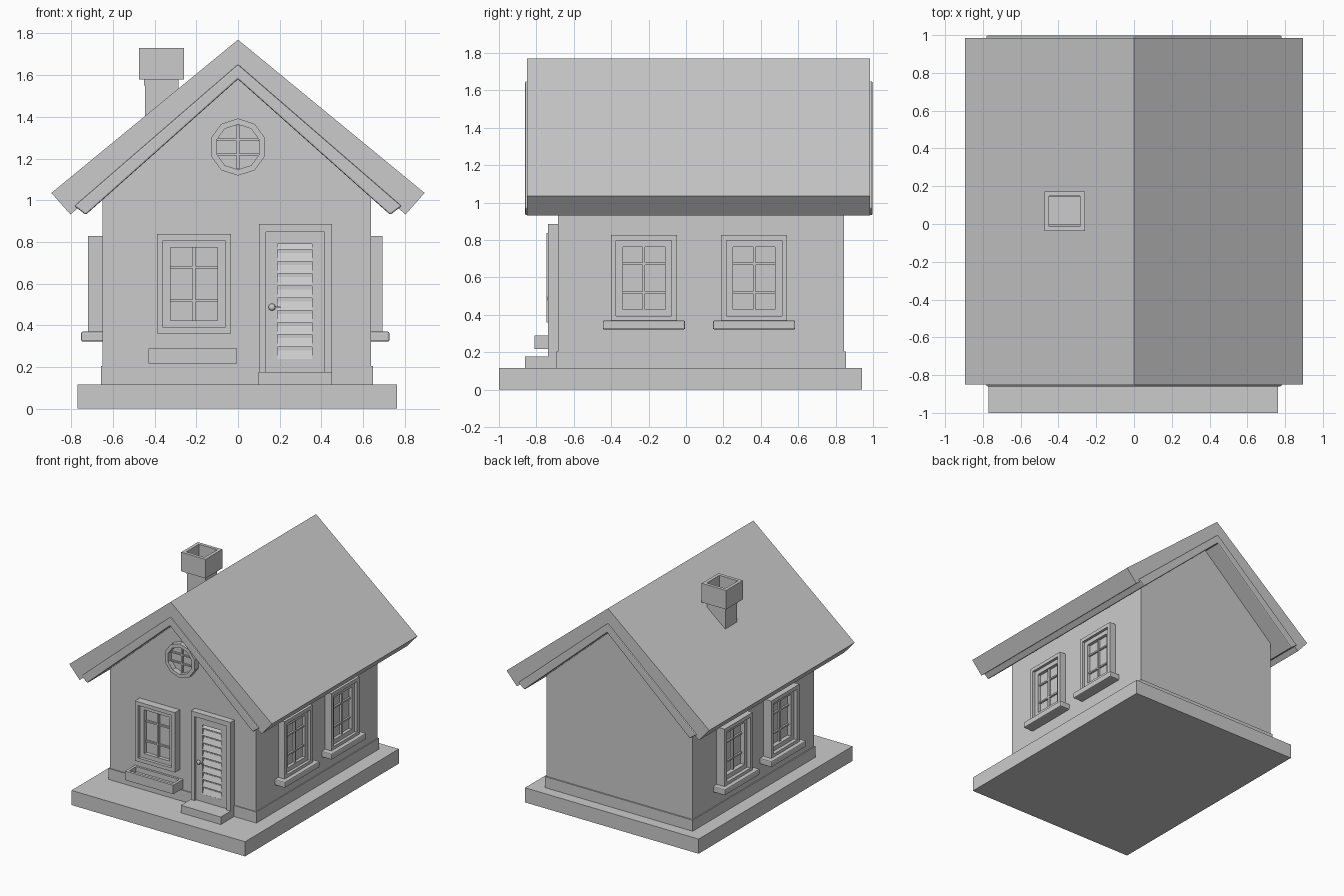
import bpy, bmesh, math
from mathutils import Vector

old = bpy.data.objects.get("Cube")
if old:
    bpy.data.objects.remove(old, do_unlink=True)

grey = bpy.data.materials.new("plain grey")
grey.use_nodes = True
colour = (0.6, 0.6, 0.6, 1)
grey.diffuse_color = colour
grey.node_tree.nodes["Principled BSDF"].inputs["Base Color"].default_value = colour


# Placement of flat parts: u runs along the wall, d is the distance outwards, z is up
def front(u, d, z):
    return Vector((u, -0.685 - d, z))


def right_side(u, d, z):
    return Vector((0.639 + d, u, z))


def left_side(u, d, z):
    return Vector((-0.65 - d, u, z))


def upright(u, d, z):
    return Vector((u, d, z))


def flat(u, d, z):
    return Vector((u, z, d))


def finish(name, bm, bevel=0):
    bmesh.ops.recalc_face_normals(bm, faces=bm.faces)
    mesh = bpy.data.meshes.new(name)
    bm.to_mesh(mesh)
    bm.free()
    mesh.materials.append(grey)
    obj = bpy.data.objects.new(name, mesh)
    bpy.context.collection.objects.link(obj)
    if bevel:
        mod = obj.modifiers.new("soft edges", 'BEVEL')
        mod.width = bevel
        mod.segments = 2
    return obj


def prism(name, pts, d0, d1, place=upright, bevel=0):
    bm = bmesh.new()
    a, b = [[bm.verts.new(place(u, d, z)) for u, z in pts] for d in (d0, d1)]
    bm.faces.new(a)
    bm.faces.new(b)
    for i in range(len(pts)):
        bm.faces.new((a[i - 1], a[i], b[i], b[i - 1]))
    return finish(name, bm, bevel)


def ring(name, outer, inner, d0, d1, place):
    bm = bmesh.new()
    loops = [[bm.verts.new(place(u, d, z)) for u, z in pts]
             for pts, d in ((outer, d0), (outer, d1), (inner, d1), (inner, d0))]
    for k in range(4):
        a, b = loops[k - 1], loops[k]
        for i in range(len(outer)):
            bm.faces.new((a[i - 1], a[i], b[i], b[i - 1]))
    return finish(name, bm)


def rect(u0, u1, z0, z1, inset=0):
    return [(u0 + inset, z0 + inset), (u1 - inset, z0 + inset),
            (u1 - inset, z1 - inset), (u0 + inset, z1 - inset)]


def box(name, u0, u1, d0, d1, z0, z1, place=upright, bevel=0):
    return prism(name, rect(u0, u1, z0, z1), d0, d1, place, bevel)


def gable(x, z, apex, x_in, z_in, apex_in):
    return [(-x, z), (0, apex), (x, z), (x_in, z_in), (0, apex_in), (-x_in, z_in)]


# Base and walls
box("ground_slab", -0.77, 0.763, -1, 0.94, 0, 0.117)
box("skirting", -0.658, 0.647, -0.692, 0.855, 0.11, 0.205)
prism("walls", [(-0.65, 0.11), (0.639, 0.11), (0.639, 1.03), (0, 1.6), (-0.65, 1.02)],
      -0.685, 0.845)

# Roof and the lining that shows under it and at both gables
prism("roof", gable(0.895, 1.035, 1.77, 0.804, 0.932, 1.59), -0.85, 0.985)
prism("roof_lining", gable(0.785, 0.972, 1.652, 0.73, 0.93, 1.58), -0.86, 0.998, bevel=0.008)

# Chimney
ring("chimney_shaft", rect(-0.447, -0.285, -0.005, 0.143),
     rect(-0.447, -0.285, -0.005, 0.143, 0.02), 1.2, 1.6, flat)
ring("chimney_cap", rect(-0.475, -0.26, -0.038, 0.173),
     rect(-0.475, -0.26, -0.038, 0.173, 0.026), 1.578, 1.73, flat)
box("chimney_floor", -0.45, -0.285, -0.005, 0.145, 1.55, 1.6)


# Windows
def window(name, u0, u1, z0, z1, depth, place):
    ring(name + "_frame", rect(u0, u1, z0, z1), rect(u0, u1, z0, z1, 0.029), -0.01, depth, place)
    ring(name + "_sash", rect(u0, u1, z0, z1, 0.029), rect(u0, u1, z0, z1, 0.064),
         -0.01, depth * 0.6, place)
    box(name + "_glass", u0 + 0.03, u1 - 0.03, -0.01, 0.008, z0 + 0.03, z1 - 0.03, place)
    mid = (u0 + u1) / 2
    box(name + "_upright_bar", mid - 0.007, mid + 0.007, 0, 0.025, z0 + 0.06, z1 - 0.06, place)
    for k in (1, 2):
        z = z0 + (z1 - z0) * k / 3
        box(name + "_cross_bar", u0 + 0.06, u1 - 0.06, 0, 0.022, z - 0.006, z + 0.006, place)


window("front_window", -0.388, -0.034, 0.36, 0.837, 0.062, front)
for side, place, depth in (("right", right_side, 0.055), ("left", left_side, 0.07)):
    for u in (-0.225, 0.364):
        window(side + "_window", u - 0.177, u + 0.177, 0.365, 0.828, depth, place)
        box(side + "_sill", u - 0.22, u + 0.22, -0.01, depth + 0.032, 0.322, 0.37, place, 0.008)


# Round gable window
def decagon(r):
    return [(r * math.sin(i * math.pi / 5), 1.255 + r * math.cos(i * math.pi / 5))
            for i in range(10)]


ring("round_window_frame", decagon(0.137), decagon(0.108), -0.01, 0.05, front)
prism("round_window_glass", decagon(0.115), -0.01, 0.008, front)
box("round_upright_bar", -0.006, 0.006, 0, 0.025, 1.15, 1.36, front)
for z in (1.22, 1.29):
    box("round_cross_bar", -0.1, 0.1, 0, 0.022, z - 0.005, z + 0.005, front)

# Planter
ring("planter", rect(-0.43, -0.005, -0.81, -0.68), rect(-0.43, -0.005, -0.81, -0.68, 0.022),
     0.218, 0.29, flat)
box("planter_floor", -0.425, -0.01, -0.805, -0.68, 0.219, 0.25)

# Door with slats
box("door_step", 0.098, 0.45, -0.86, -0.68, 0.11, 0.177)
ring("door_frame", rect(0.1, 0.45, 0.115, 0.885), rect(0.134, 0.416, 0.14, 0.847),
     -0.01, 0.053, front)
ring("door_leaf", rect(0.13, 0.42, 0.13, 0.85), rect(0.19, 0.355, 0.238, 0.79),
     -0.01, 0.035, front)
box("door_back", 0.18, 0.36, -0.01, 0.014, 0.23, 0.8, front)
for i in range(10):
    z = 0.238 + i * 0.0585
    top = min(z + 0.042, 0.79)
    bm = bmesh.new()
    ends = [[bm.verts.new(front(u, d, h)) for d, h in
             ((0.01, z), (0.034, z), (0.018, top), (0.01, top))] for u in (0.188, 0.357)]
    bm.faces.new(ends[0])
    bm.faces.new(ends[1])
    for k in range(4):
        bm.faces.new((ends[0][k - 1], ends[0][k], ends[1][k], ends[1][k - 1]))
    finish("door_slat", bm)

# Door handle
bm = bmesh.new()
bmesh.ops.create_uvsphere(bm, u_segments=12, v_segments=8, radius=0.017)
bmesh.ops.scale(bm, vec=(1, 0.7, 1), verts=bm.verts)
bmesh.ops.translate(bm, vec=front(0.163, 0.045, 0.487), verts=bm.verts)
for f in bm.faces:
    f.smooth = True
finish("door_knob", bm)
box("door_lever", 0.163, 0.205, 0.045, 0.055, 0.483, 0.491, front)
